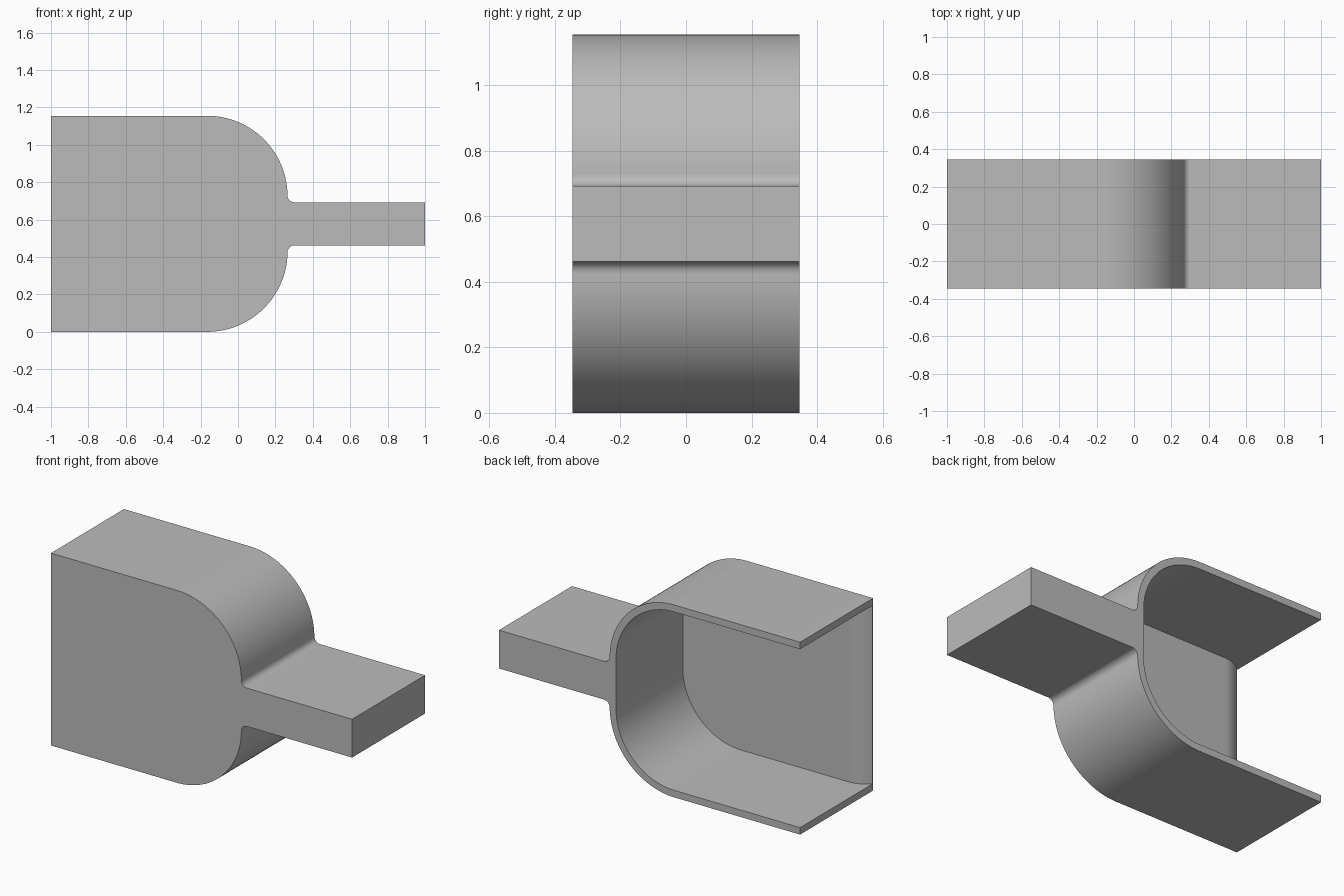
import bpy, bmesh
from math import sin, cos, pi, radians, asin, hypot
from mathutils import Vector

if "Cube" in bpy.data.objects:
    bpy.data.objects.remove(bpy.data.objects["Cube"])

HEIGHT, MID = 1.155, 0.5775
HALF_DEPTH = 0.346
RADIUS, ARC_X = 0.43, -0.165      # rounded corners of the scoop
SKIN, FRONT = 0.042, 0.058        # shell and front wall thickness
HANDLE, FILLET = 0.115, 0.037     # handle half height, root fillet

grey = bpy.data.materials.new("plain grey")
grey.use_nodes = True
grey.diffuse_color = (0.5, 0.5, 0.5, 1)
grey.node_tree.nodes["Principled BSDF"].inputs["Base Color"].default_value = (0.5, 0.5, 0.5, 1)


def arc(cx, cy, r, a0, a1, n):
    angles = [radians(a0 + (a1 - a0) * i / n) for i in range(n + 1)]
    return [(cx + r * cos(a), cy + r * sin(a)) for a in angles]


def prism(name, base, offset):
    """Closed solid from a base outline swept along offset."""
    bm = bmesh.new()
    face = bm.faces.new([bm.verts.new(p) for p in base])
    new = bmesh.ops.extrude_face_region(bm, geom=[face])["geom"]
    verts = [v for v in new if isinstance(v, bmesh.types.BMVert)]
    bmesh.ops.translate(bm, verts=verts, vec=Vector(offset))
    bmesh.ops.recalc_face_normals(bm, faces=bm.faces[:])
    mesh = bpy.data.meshes.new(name)
    bm.to_mesh(mesh)
    bm.free()
    mesh.materials.append(grey)
    obj = bpy.data.objects.new(name, mesh)
    bpy.context.collection.objects.link(obj)
    return obj


def boolean(target, tool, operation):
    """Apply a boolean and discard the tool."""
    tool.hide_render = True
    bpy.ops.object.select_all(action='DESELECT')
    bpy.context.view_layer.objects.active = target
    target.select_set(True)
    mod = target.modifiers.new(operation, 'BOOLEAN')
    mod.operation, mod.object, mod.solver = operation, tool, 'EXACT'
    bpy.ops.object.modifier_apply(modifier=mod.name)
    bpy.data.objects.remove(tool)


def mirrored(half):
    """Complete an upper half outline about the middle height."""
    return half + [(x, 2 * MID - z) for x, z in reversed(half)]


# Outer body: rounded scoop with the handle blending out of it
corner_z = HEIGHT - RADIUS
side_x = ARC_X + RADIUS
upper = [(-1, HEIGHT)] + arc(ARC_X, corner_z, RADIUS, 90, 0, 32)
upper += arc(side_x + FILLET, MID + HANDLE + FILLET, FILLET, 180, 270, 8)
upper += [(1, MID + HANDLE)]
body = prism("scoop_with_handle",
             [(x, -HALF_DEPTH, z) for x, z in mirrored(upper)],
             (0, 2 * HALF_DEPTH, 0))

# Cavity: inset outline, open at the back and at the end
inner = [(-1.1, HEIGHT - SKIN)] + arc(ARC_X, corner_z, RADIUS - SKIN, 90, 0, 32)
cavity = prism("cavity_cutter", [(x, -0.5, z) for x, z in mirrored(inner)], (0, 1, 0))

# Plan limit: keeps the front wall and rounds it off to a thin lip
run, drop = 0.125, FRONT - 0.003
lip_r = hypot(run, drop) ** 2 / (2 * drop)
wall_y = FRONT - HALF_DEPTH
sweep = asin(run / lip_r) * 180 / pi
plan = [(0.5, 0.6), (0.5, wall_y)]
plan += arc(run - 1, wall_y - lip_r, lip_r, 90, 90 + sweep, 10)
plan += [(-1.2, wall_y - drop), (-1.2, 0.6)]
limit = prism("plan_limit", [(x, y, -0.2) for x, y in plan], (0, 0, 1.6))

boolean(cavity, limit, 'INTERSECT')
boolean(body, cavity, 'DIFFERENCE')
bpy.ops.object.shade_smooth_by_angle(angle=radians(25))
